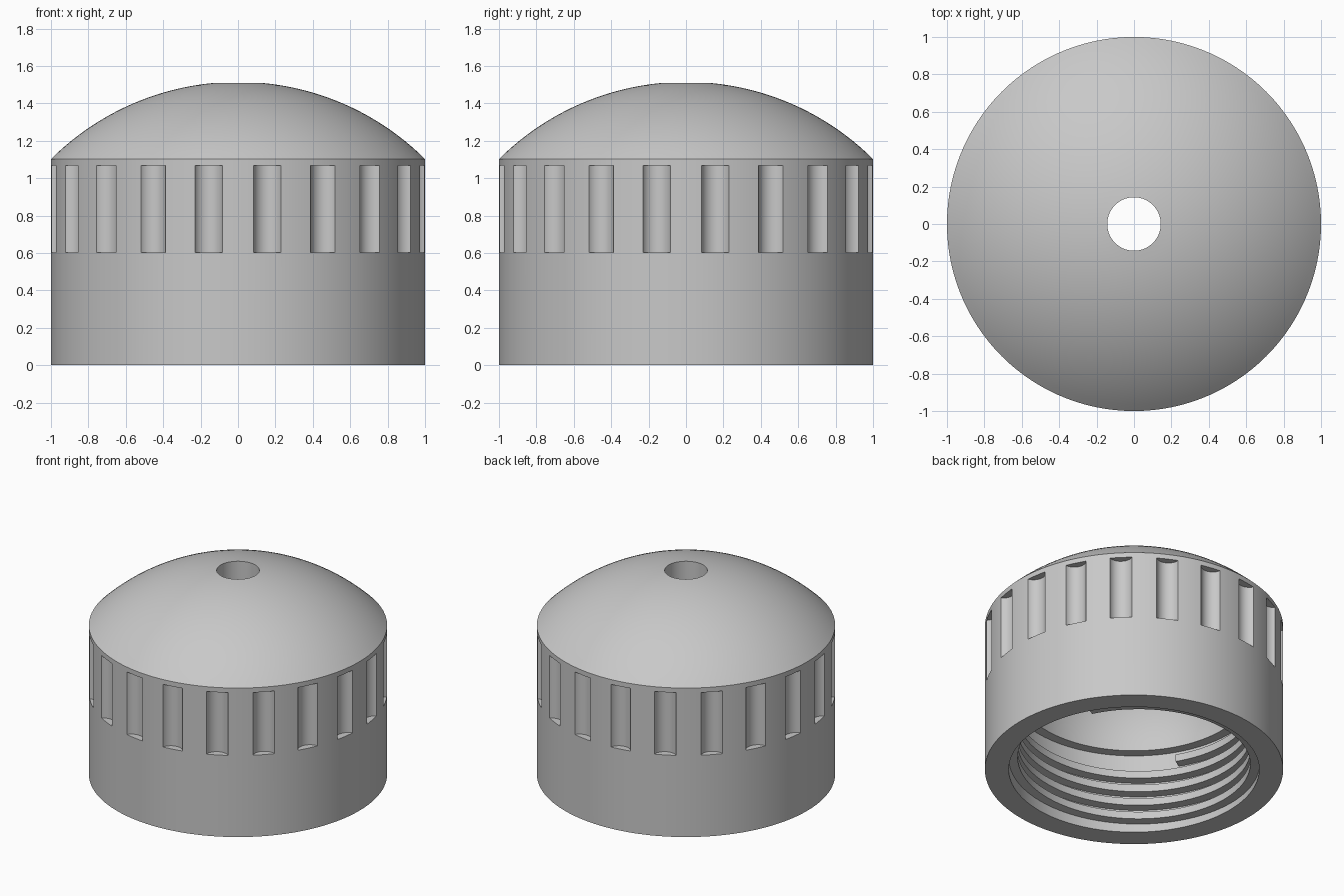
import bpy, bmesh, math

cube = bpy.data.objects.get("Cube")
if cube:
    bpy.data.objects.remove(cube, do_unlink=True)

# Single plain plastic colour
grey = bpy.data.materials.new("light grey plastic")
grey.use_nodes = True
colour = (0.58, 0.58, 0.58, 1)
grey.diffuse_color = colour
grey.node_tree.nodes["Principled BSDF"].inputs["Base Color"].default_value = colour


def make_object(name, bm):
    bmesh.ops.recalc_face_normals(bm, faces=bm.faces)
    mesh = bpy.data.meshes.new(name)
    bm.to_mesh(mesh)
    bm.free()
    mesh.materials.append(grey)
    obj = bpy.data.objects.new(name, mesh)
    bpy.context.collection.objects.link(obj)
    return obj


def select_only(obj):
    bpy.ops.object.select_all(action='DESELECT')
    obj.select_set(True)
    bpy.context.view_layer.objects.active = obj


def bridge(bm, rings, closed):
    """Skin a list of equal closed rings with quads."""
    pairs = list(zip(rings, rings[1:]))
    if closed:
        pairs.append((rings[-1], rings[0]))
    for a, b in pairs:
        for i in range(len(a)):
            j = (i + 1) % len(a)
            bm.faces.new((a[i], a[j], b[j], b[i]))


def ring_at(bm, profile, angle, lift=0.0):
    return [bm.verts.new((r * math.cos(angle), r * math.sin(angle), z + lift))
            for r, z in profile]


def arc(r0, r1, radius, centre_z, steps):
    """Points of a spherical dome section between two radii."""
    a0, a1 = math.asin(r0 / radius), math.asin(r1 / radius)
    for k in range(steps + 1):
        a = a0 + (a1 - a0) * k / steps
        yield radius * math.sin(a), centre_z + radius * math.cos(a)


# Cap body: one turned profile with dome, hole, round cavity and inner shelf
HOLE, BORE, NECK, SHELF = 0.143, 0.84, 0.77, 0.61
profile = [(BORE, 0), (1, 0)]
profile += arc(1, HOLE, 1.418, 0.097, 20)
profile += arc(HOLE, NECK, NECK, SHELF - 0.02, 18)
profile += [(NECK, SHELF - 0.02), (BORE, SHELF - 0.02)][1:]
SEGMENTS = 120
bm = bmesh.new()
bridge(bm, [ring_at(bm, profile, math.tau * k / SEGMENTS)
            for k in range(SEGMENTS)], True)
body = make_object("cap_body", bm)

# Grip notches: scooped by a ring of upright cylinders
bm = bmesh.new()
NOTCHES, LOW, HIGH, SCOOP = 20, 0.603, 1.067, 0.08
for k in range(NOTCHES):
    angle = math.tau * (k + 0.5) / NOTCHES
    new = bmesh.ops.create_cone(bm, cap_ends=True, segments=32, radius1=SCOOP,
                                radius2=SCOOP, depth=HIGH - LOW)["verts"]
    bmesh.ops.translate(bm, verts=new, vec=(1.027 * math.cos(angle),
                                            1.027 * math.sin(angle),
                                            (LOW + HIGH) / 2))
cutter = make_object("notch_cutter", bm)
cutter.hide_render = True
cut = body.modifiers.new("grip notches", 'BOOLEAN')
cut.operation, cut.solver, cut.object = 'DIFFERENCE', 'EXACT', cutter
select_only(body)
bpy.ops.object.modifier_apply(modifier=cut.name)
bpy.data.objects.remove(cutter, do_unlink=True)

# Screw thread: a helical ridge inside the bore
PITCH, TURNS, TOP = 0.105, 4.5, 0.51
tooth = [(BORE + 0.02, -0.035), (0.78, -0.027), (0.78, 0.027), (BORE + 0.02, 0.035)]
end_angle = math.radians(-151)
steps = int(TURNS * 96)
bm = bmesh.new()
rings = []
for k in range(steps + 1):
    back = TURNS * (1 - k / steps)
    rings.append(ring_at(bm, tooth, end_angle - math.tau * back, TOP - PITCH * back))
bridge(bm, rings, False)
bm.faces.new(rings[0])
bm.faces.new(rings[-1])
thread = make_object("screw_thread", bm)

for obj in (body, thread):
    select_only(obj)
    bpy.ops.object.shade_smooth_by_angle(angle=math.radians(30))
